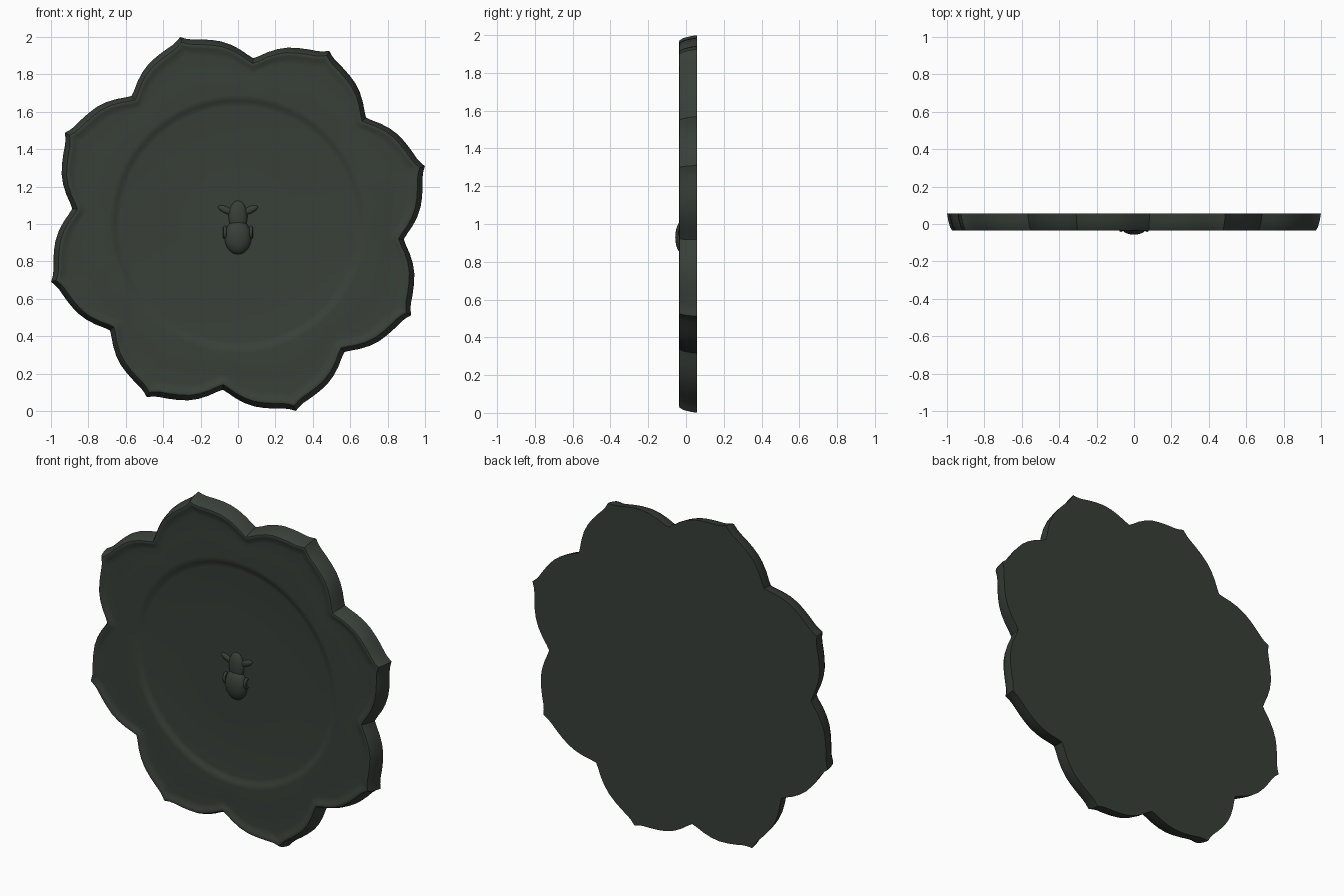
import bpy, bmesh
from math import sin, cos, radians, pi, floor
from mathutils import Matrix, Vector

if "Cube" in bpy.data.objects:
    bpy.data.objects.remove(bpy.data.objects["Cube"])

mat = bpy.data.materials.new("dark green bronze")
mat.use_nodes = True
colour = (0.040, 0.050, 0.040, 1)
mat.diffuse_color = colour
mat.node_tree.nodes["Principled BSDF"].inputs["Base Color"].default_value = colour

CENTRE = 1.0
TIP_ANGLE = 17.2
PETALS = 8
# Half petal: degrees away from the tip, radius
HALF = [(0, 1.046), (1.5, 1.029), (3, 1.018), (6, 1.006), (9, 0.994), (12, 0.98),
        (15, 0.959), (18, 0.932), (20.5, 0.906), (22.5, 0.89)]


def finish(bm, name, angle):
    bmesh.ops.recalc_face_normals(bm, faces=bm.faces)
    mesh = bpy.data.meshes.new(name)
    bm.to_mesh(mesh)
    bm.free()
    obj = bpy.data.objects.new(name, mesh)
    bpy.context.collection.objects.link(obj)
    mesh.materials.append(mat)
    bpy.ops.object.select_all(action='DESELECT')
    obj.select_set(True)
    bpy.context.view_layer.objects.active = obj
    bpy.ops.object.shade_smooth_by_angle(angle=radians(angle))
    return obj


# Flower outline as (angle, radius) pairs
outline = []
for k in range(PETALS):
    tip = TIP_ANGLE + k * 360 / PETALS
    outline += [(tip - a, r) for a, r in reversed(HALF[1:])]
    outline += [(tip + a, r) for a, r in HALF[:-1]]

# Plate: petal loops from the back edge to the lip, then round loops
# Each loop: inset, blend to circle, circle radius, y
LOOPS = [(0, 0, 1, 0.057), (0.006, 0, 1, 0.02), (0.016, 0, 1, -0.015),
         (0.028, 0, 1, -0.034), (0.036, 0, 1, -0.036), (0.05, 0, 1, -0.033),
         (0.065, 0, 1, -0.026), (0.085, 0.05, 0.82, -0.024),
         (0.1, 0.5, 0.76, -0.025), (0, 1, 0.69, -0.028), (0, 1, 0.675, -0.027),
         (0, 1, 0.66, -0.021), (0, 1, 0.645, -0.014), (0, 1, 0.63, -0.012),
         (0, 1, 0.3, -0.012)]
bm = bmesh.new()
rings = []
for inset, blend, circle, y in LOOPS:
    ring = []
    for a, r in outline:
        rad = (r - inset) * (1 - blend) + circle * blend
        t = radians(a)
        ring.append(bm.verts.new((rad * cos(t), y, CENTRE + rad * sin(t))))
    rings.append(ring)
n = len(outline)
for lower, upper in zip(rings, rings[1:]):
    for i in range(n):
        j = (i + 1) % n
        bm.faces.new((lower[i], lower[j], upper[j], upper[i]))
bm.faces.new(rings[0])
bm.faces.new(rings[-1])
finish(bm, "petal_plate", 35)


def blob(name, centre, size, tilt=0):
    bm = bmesh.new()
    place = (Matrix.Translation(centre) @ Matrix.Rotation(radians(tilt), 4, 'Y')
             @ Matrix.Diagonal((*size, 1)))
    bmesh.ops.create_uvsphere(bm, u_segments=24, v_segments=14, radius=1, matrix=place)
    return finish(bm, name, 60)


# Small animal head boss at the centre
blob("boss_muzzle", (0, -0.012, 0.93), (0.072, 0.045, 0.092))
blob("boss_brow", (0, -0.012, 1.04), (0.05, 0.026, 0.085))
for side, label in ((1, "left"), (-1, "right")):
    blob("boss_ear_" + label, (side * 0.065, -0.012, 1.075), (0.045, 0.012, 0.018), side * -25)

    # Ring-shaped socket on each side of the muzzle
    bm = bmesh.new()
    major, minor, steps = 0.026, 0.009, 16
    grid = []
    for i in range(steps):
        a = 2 * pi * i / steps
        loop = []
        for j in range(8):
            b = 2 * pi * j / 8
            rad = major + minor * cos(b)
            loop.append(bm.verts.new((side * 0.07 + minor * sin(b),
                                      -0.016 + 0.75 * rad * cos(a), 0.955 + rad * sin(a))))
        grid.append(loop)
    for i in range(steps):
        for j in range(8):
            p, q = grid[i], grid[(i + 1) % steps]
            bm.faces.new((p[j], q[j], q[(j + 1) % 8], p[(j + 1) % 8]))
    finish(bm, "boss_socket_" + label, 60)
